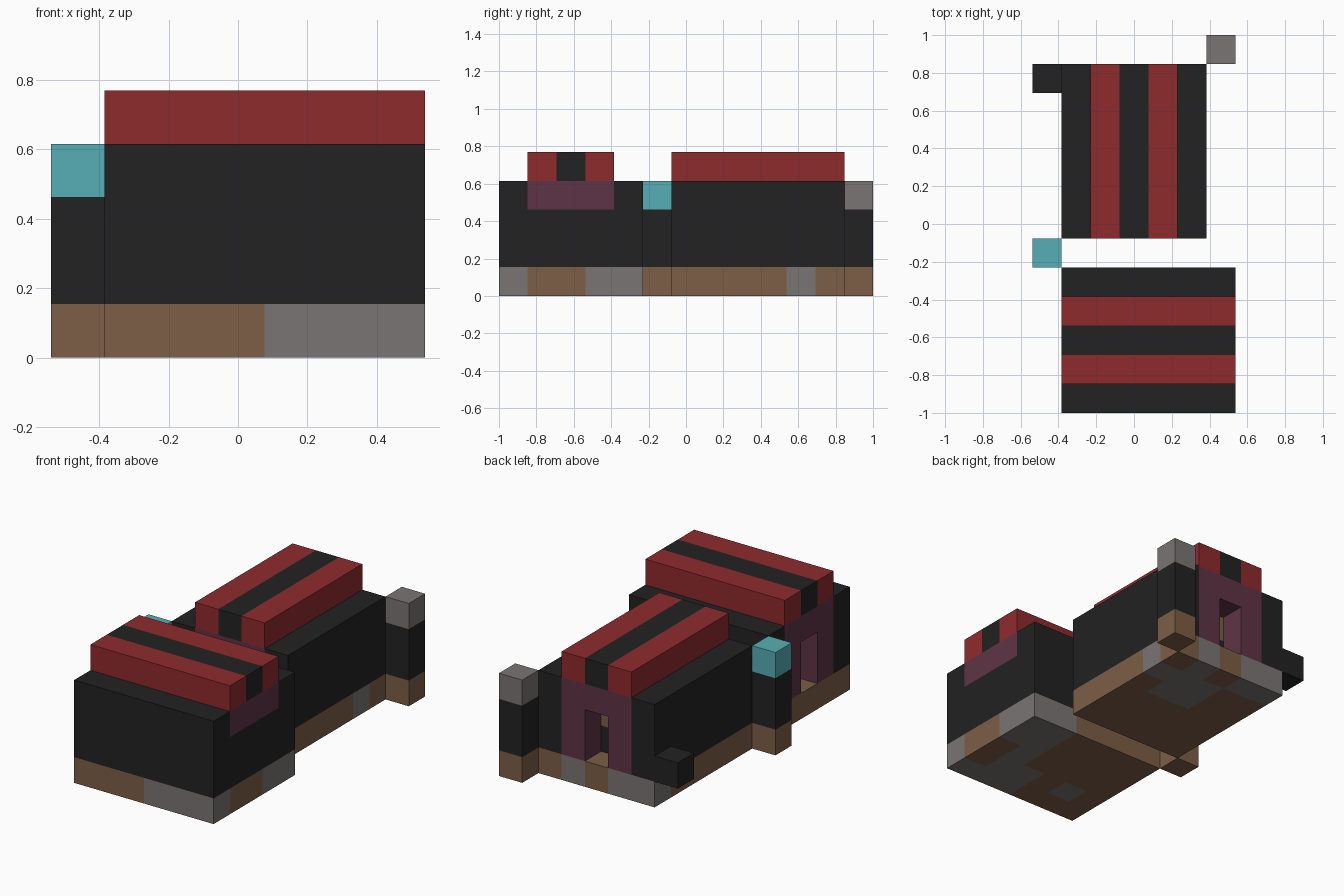
import bpy, bmesh
from mathutils import Vector

old = bpy.data.objects.get("Cube")
if old:
    bpy.data.objects.remove(old, do_unlink=True)

UNIT = 2 / 13                         # size of one block
ORIGIN = Vector((-3.5, -6.5, 0))      # grid corner, in blocks


def material(name, rgb):
    m = bpy.data.materials.new(name)
    m.use_nodes = True
    m.diffuse_color = (*rgb, 1)
    m.node_tree.nodes["Principled BSDF"].inputs["Base Color"].default_value = (*rgb, 1)
    return m


BLACK = material("charcoal", (.016, .016, .016))
RED = material("roof_red", (.275, .024, .026))
TEAL = material("teal", (.095, .423, .468))
GRAY = material("stone_gray", (.195, .178, .174))
BROWN = material("earth_brown", (.205, .112, .063))
PURPLE = material("plum", (.114, .034, .061))


def block(name, a, b, mat, gray_cells=()):
    """Box between two grid corners; listed cells are turned to gray."""
    lo = Vector(map(min, a, b))
    hi = Vector(map(max, a, b))
    bm = bmesh.new()
    bmesh.ops.create_cube(bm, size=1)
    for v in bm.verts:
        v.co = Vector(h if c > 0 else l for c, l, h in zip(v.co, lo, hi))
    if gray_cells:
        # score the box into cells along x and y
        for axis in (0, 1):
            normal = Vector((axis == 0, axis == 1, 0))
            for k in range(int(lo[axis]) + 1, int(hi[axis])):
                bmesh.ops.bisect_plane(bm, geom=bm.verts[:] + bm.edges[:] + bm.faces[:],
                                       plane_co=normal * k, plane_no=normal)
        bm.normal_update()
        for f in bm.faces:
            p = f.calc_center_median() - f.normal * .5
            f.material_index = int((int(p.x), int(p.y)) in gray_cells)
    for v in bm.verts:
        v.co = (v.co + ORIGIN) * UNIT
    me = bpy.data.meshes.new(name)
    bm.to_mesh(me)
    bm.free()
    me.materials.append(mat)
    me.materials.append(GRAY)
    bpy.context.collection.objects.link(bpy.data.objects.new(name, me))


def house(name, place, gray_cells):
    """House 6 long, 5 wide; the door is at the start of its length."""
    def part(label, length, width, height, mat, cells=()):
        a = place(length[0], width[0]) + (height[0],)
        b = place(length[1], width[1]) + (height[1],)
        block(name + "_" + label, a, b, mat, cells)

    part("foundation", (0, 6), (0, 5), (0, 1), BROWN, gray_cells)
    for side, w in (("left", 0), ("right", 4)):
        part(side + "_wall", (0, 6), (w, w + 1), (1, 4), BLACK)
    # door end
    for side, w in (("left", 1), ("right", 3)):
        part(side + "_door_post", (0, 1), (w, w + 1), (1, 4), PURPLE)
    part("lintel", (0, 1), (2, 3), (3, 4), PURPLE)
    # closed end
    part("end_wall", (5, 6), (1, 4), (1, 3), BLACK)
    part("gable", (5, 6), (1, 4), (3, 4), PURPLE)
    # striped roof
    for w, label, mat in ((1, "left", RED), (2, "middle", BLACK), (3, "right", RED)):
        part(label + "_roof_strip", (0, 6), (w, w + 1), (4, 5), mat)


front_gray = {(6, 0), (6, 3), (6, 4), (4, 0), (4, 1), (2, 1)} | {(5, y) for y in range(5)}
rear_gray = {(5, 10), (4, 9), (4, 10), (4, 11), (3, 9), (3, 10), (2, 11), (1, 11)}
house("front_house", lambda l, w: (1 + l, w), front_gray)
house("rear_house", lambda l, w: (1 + w, 12 - l), rear_gray)

# furniture just inside the rear door
block("cabinet_base", (3, 10, 1), (4, 11, 2), BLACK)
block("cabinet_top", (3, 10, 2), (4, 11, 3), BROWN)

# free-standing posts and the small side block
for name, x, y, cap in (("teal_post", 0, 5, TEAL), ("gray_post", 6, 12, GRAY)):
    block(name + "_foot", (x, y, 0), (x + 1, y + 1, 1), BROWN)
    block(name + "_shaft", (x, y, 1), (x + 1, y + 1, 3), BLACK)
    block(name + "_cap", (x, y, 3), (x + 1, y + 1, 4), cap)
block("side_block", (0, 11, 1), (1, 12, 2), BLACK)
